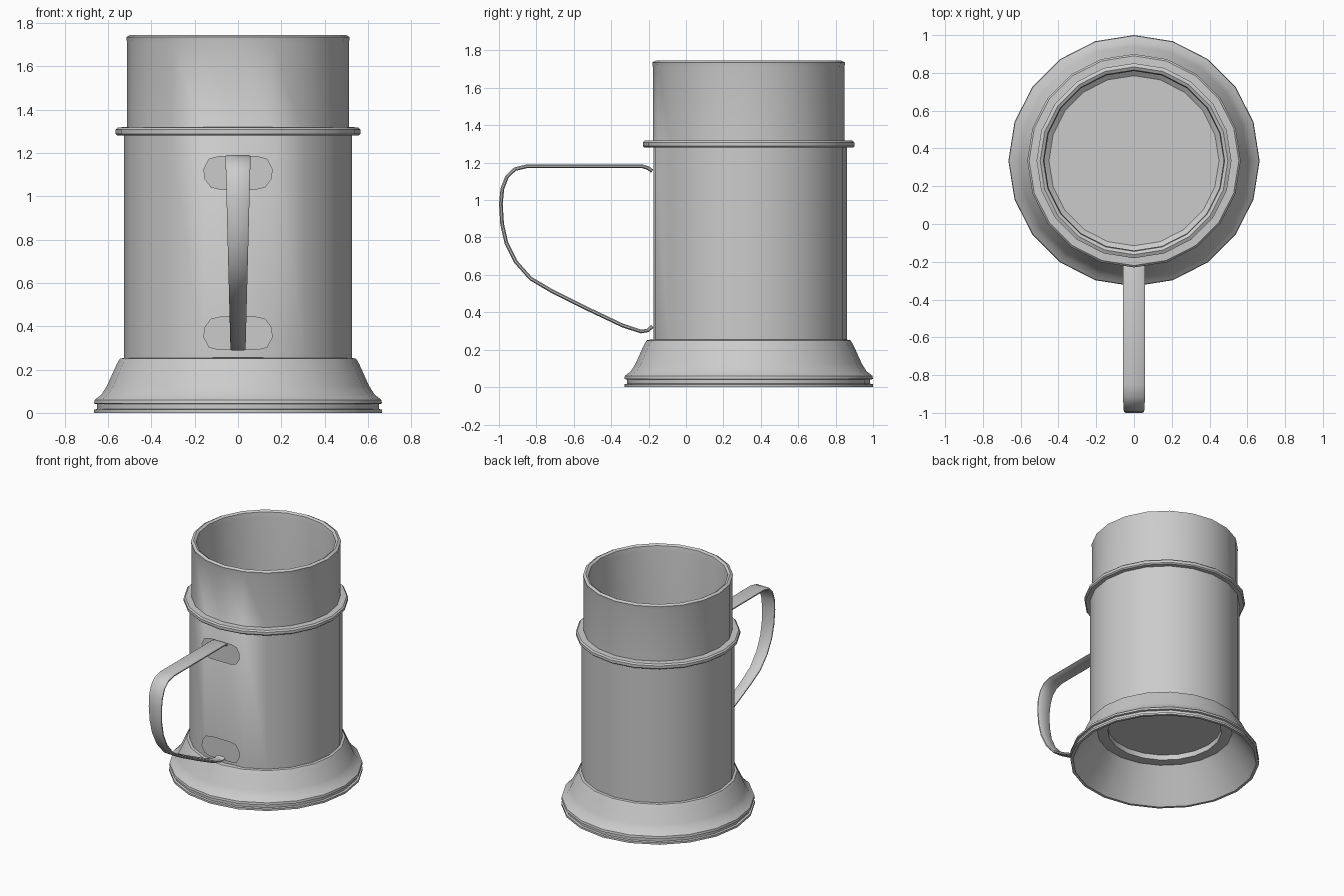
import bpy
import bmesh
import math
from mathutils import Vector

cube = bpy.data.objects.get("Cube")
if cube:
    bpy.data.objects.remove(cube, do_unlink=True)

CENTRE_Y = 0.335
SIDES = 20


def finish(bm, name, angle=35):
    """Turn a bmesh into a smooth-shaded object with sharp creases."""
    bmesh.ops.remove_doubles(bm, verts=bm.verts, dist=0.0005)
    bmesh.ops.recalc_face_normals(bm, faces=bm.faces)
    mesh = bpy.data.meshes.new(name)
    bm.to_mesh(mesh)
    bm.free()
    obj = bpy.data.objects.new(name, mesh)
    bpy.context.collection.objects.link(obj)
    bpy.ops.object.select_all(action='DESELECT')
    obj.select_set(True)
    bpy.context.view_layer.objects.active = obj
    bpy.ops.object.shade_smooth_by_angle(angle=math.radians(angle))
    return obj


def lathe(profile, closed=False):
    """Revolve (radius, height) points around the mug's axis."""
    bm = bmesh.new()
    verts = [bm.verts.new((r, CENTRE_Y, z)) for r, z in profile]
    edges = [bm.edges.new(pair) for pair in zip(verts, verts[1:])]
    if closed:
        edges.append(bm.edges.new((verts[-1], verts[0])))
    bmesh.ops.spin(bm, geom=verts + edges, cent=(0, CENTRE_Y, 0), axis=(0, 0, 1),
                   angle=math.tau, steps=SIDES, use_merge=True)
    bmesh.ops.remove_doubles(bm, verts=bm.verts, dist=0.0005)
    return bm


# Hollow body: inner floor, inner wall, rolled rim, outer wall, recessed underside
body = lathe([(0, 0.3), (0.45, 0.3), (0.475, 0.32), (0.475, 1.7), (0.48, 1.735),
              (0.497, 1.745), (0.516, 1.735), (0.512, 1.71), (0.512, 1.3),
              (0.527, 1.29), (0.527, 0.25), (0.475, 0.24), (0.4, 0.24),
              (0.4, 0.28), (0, 0.28)])
# Flatten the front of the outer wall where the handle is mounted
for v in body.verts:
    if v.co.y < -0.18 and 0.24 < v.co.z < 1.295:
        v.co.y = -0.175
finish(body, "body")

# Raised band around the upper wall
finish(lathe([(0.505, 1.28), (0.557, 1.28), (0.565, 1.288), (0.565, 1.308),
              (0.555, 1.318), (0.505, 1.32)], closed=True), "band")

# Flared foot with a grooved lip, hollow underneath
finish(lathe([(0.475, 0.24), (0.52, 0.255), (0.545, 0.25), (0.56, 0.225),
              (0.605, 0.125), (0.63, 0.085), (0.662, 0.06), (0.665, 0.043),
              (0.65, 0.04), (0.65, 0.018), (0.665, 0.015), (0.665, 0),
              (0.645, 0)], closed=True), "foot")


def mount_plate(name, z, flip):
    """Rounded plate, narrowing on the side away from the handle's end."""
    half = [(0.09, 0.08), (0.135, 0.068), (0.16, 0.02), (0.155, -0.025),
            (0.125, -0.065), (0.08, -0.075)]
    outline = half + [(-x, h) for x, h in reversed(half)]
    bm = bmesh.new()
    front = bm.faces.new([bm.verts.new((x, -0.207, z + h * flip)) for x, h in outline])
    bmesh.ops.solidify(bm, geom=[front], thickness=0.04)
    bmesh.ops.recalc_face_normals(bm, faces=bm.faces)
    lo = min(v.co.y for v in bm.verts)
    for v in bm.verts:
        v.co.y = -0.207 if v.co.y < lo + 0.01 else -0.16
    rim = [e for e in bm.edges if all(v.co.y < -0.2 for v in e.verts)]
    bmesh.ops.bevel(bm, geom=rim, offset=0.012, segments=2, affect='EDGES', profile=0.5)
    return finish(bm, name, 50)


mount_plate("upper_mount_plate", 1.105, 1)
mount_plate("lower_mount_plate", 0.37, -1)

# Handle: a thin strap swept along a side path, tapering downward
path = [(-0.18, 1.155), (-0.205, 1.172), (-0.235, 1.181), (-0.85, 1.181),
        (-0.915, 1.165), (-0.957, 1.125), (-0.982, 1.06), (-0.99, 0.98),
        (-0.983, 0.87), (-0.96, 0.77), (-0.91, 0.67), (-0.83, 0.58),
        (-0.72, 0.515), (-0.53, 0.42), (-0.34, 0.33), (-0.24, 0.297),
        (-0.205, 0.303), (-0.18, 0.325)]
points = [Vector((0, y, z)) for y, z in path]
bm = bmesh.new()
rings = []
for i, p in enumerate(points):
    tangent = (points[min(i + 1, len(points) - 1)] - points[max(i - 1, 0)]).normalized()
    normal = Vector((0, -tangent.z, tangent.y))
    w = 0.035 + 0.023 * (p.z - 0.3) / 0.88
    # Rounded-edge strap section
    section = [(w, -0.004), (w, 0.004), (w - 0.008, 0.01), (-w + 0.008, 0.01),
               (-w, 0.004), (-w, -0.004), (-w + 0.008, -0.01), (w - 0.008, -0.01)]
    rings.append([bm.verts.new(p + Vector((x, 0, 0)) + normal * t) for x, t in section])
for a, b in zip(rings, rings[1:]):
    for k in range(len(a)):
        n = (k + 1) % len(a)
        bm.faces.new((a[k], a[n], b[n], b[k]))
bm.faces.new(rings[0])
bm.faces.new(rings[-1])
finish(bm, "handle", 40)
